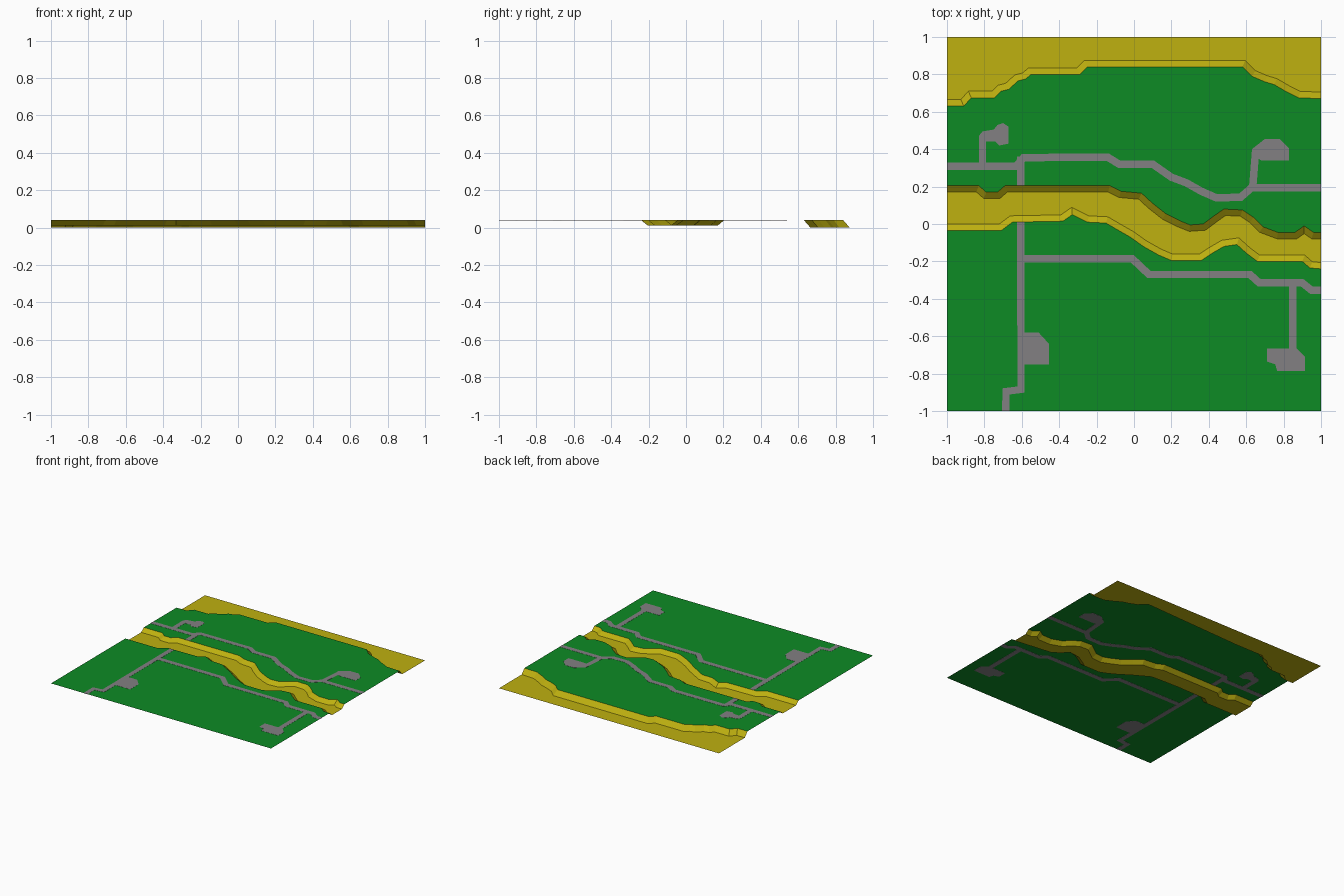
import bpy, bmesh
from mathutils import Vector

if "Cube" in bpy.data.objects:
    bpy.data.objects.remove(bpy.data.objects["Cube"])

TOP, BED, BASE = 0.04, 0.012, 0.0      # meadow, river bed and shore heights


def material(name, rgb):
    m = bpy.data.materials.new(name)
    m.diffuse_color = (*rgb, 1)
    m.use_nodes = True
    m.node_tree.nodes["Principled BSDF"].inputs["Base Color"].default_value = m.diffuse_color
    return m


SAND = material("yellow sand", (0.52, 0.44, 0.005))
GRASS = material("green grass", (0.004, 0.26, 0.018))
ROAD = material("grey road", (0.225, 0.215, 0.225))


def pts(flat):
    return [Vector(flat[i:i + 2]) for i in range(0, len(flat), 2)]


def offset(line, d):
    """Parallel copy of a polyline, shifted to its left by d."""
    out = []
    for i, p in enumerate(line):
        a = (p - line[i - 1]).normalized() if i else None
        b = (line[i + 1] - p).normalized() if i < len(line) - 1 else None
        a, b = a or b, b or a
        t = (a + b).normalized()
        n = Vector((-t.y, t.x))
        q = p + n * d / max(t.dot(a), 0.8)
        if abs(p.x) == 1:
            q.x = p.x
        out.append(q)
    return out


def finish(name, bm, mat):
    me = bpy.data.meshes.new(name)
    bm.to_mesh(me)
    bm.free()
    me.materials.append(mat)
    bpy.context.collection.objects.link(bpy.data.objects.new(name, me))


def sheet(name, south, north, z, mat):
    """Flat open sheet filling the space between two lines."""
    bm = bmesh.new()
    f = bm.faces.new([bm.verts.new((p.x, p.y, z)) for p in south + north[::-1]])
    bmesh.ops.triangulate(bm, faces=[f])
    finish(name, bm, mat)


def bank(name, south, zs, north, zn):
    """Sloping strip joining two lines at different heights."""
    bm = bmesh.new()
    s = [bm.verts.new((p.x, p.y, zs)) for p in south]
    n = [bm.verts.new((p.x, p.y, zn)) for p in north]
    for i in range(len(s) - 1):
        bm.faces.new((s[i], s[i + 1], n[i + 1], n[i]))
    finish(name, bm, SAND)


def plate(name, outline):
    """Thin paved plate that shows on both sides of the meadow."""
    bm = bmesh.new()
    f = bm.faces.new([bm.verts.new((p.x, p.y, TOP - 0.001)) for p in outline])
    r = bmesh.ops.extrude_face_region(bm, geom=[f])
    bmesh.ops.translate(bm, vec=(0, 0, 0.002),
                        verts=[v for v in r["geom"] if isinstance(v, bmesh.types.BMVert)])
    bmesh.ops.recalc_face_normals(bm, faces=bm.faces)
    bmesh.ops.triangulate(bm, faces=bm.faces)
    finish(name, bm, ROAD)


def road(name, flat, w=0.02):
    line = pts(flat)
    plate(name, offset(line, -w) + offset(line, w)[::-1])


# Edges of the meadows, west to east
shore = pts([-1, .63, -.91, .63, -.87, .675, -.745, .675, -.71, .71, -.67, .72, -.62, .765,
             -.58, .775, -.55, .80, -.29, .80, -.25, .84, .58, .84, .63, .79, .70, .76,
             .75, .745, .81, .71, .88, .675, 1, .67])
north_edge = pts([-1, .205, -.83, .205, -.79, .17, -.73, .17, -.69, .205, -.13, .205,
                  -.07, .175, .04, .165, .10, .11, .17, .055, .25, .015, .30, -.005,
                  .37, 0, .43, .045, .48, .08, .58, .075, .64, .035, .69, -.015, .77, -.045,
                  .86, -.045, .91, -.01, .96, -.045, 1, -.045])
south_edge = pts([-1, -.035, -.71, -.035, -.65, .01, -.38, .015, -.33, .05, -.25, .01,
                  -.15, .005, -.09, -.03, -.02, -.07, .05, -.12, .13, -.165, .20, -.195,
                  .36, -.195, .42, -.155, .48, -.12, .55, -.11, .60, -.155, .66, -.2,
                  .90, -.2, .94, -.235, 1, -.24])

# Feet of the banks
shore_foot = offset(shore, 0.035)
north_foot = offset(north_edge, -0.034)
south_foot = offset(south_edge, 0.034)

# Ground sheets and banks
sheet("shore", shore_foot, pts([-1, 1, 1, 1]), BASE, SAND)
bank("shore_bank", shore, TOP, shore_foot, BASE)
sheet("north_meadow", north_edge, shore, TOP, GRASS)
bank("river_north_bank", north_foot, BED, north_edge, TOP)
sheet("river_bed", south_foot, north_foot, BED, SAND)
bank("river_south_bank", south_edge, TOP, south_foot, BED)
sheet("south_meadow", pts([-1, -1, 1, -1]), south_edge, TOP, GRASS)

# Roads
road("north_road", [-1, .31, -.63, .31, -.59, .355, -.14, .357, -.08, .32, .10, .32, .20, .25,
                    .28, .22, .36, .175, .44, .14, .57, .143, .63, .195, 1, .195])
road("northwest_spur", [-.81, .31, -.81, .47])
road("northeast_spur", [.635, .20, .65, .39])
road("ford_road_north", [-.605, .36, -.605, .205])
road("ford_road_south", [-.605, .01, -.605, -.885, -.685, -.895, -.685, -1])
road("south_road", [-.605, -.185, -.01, -.185, .08, -.27, .62, -.27, .67, -.315, .90, -.315,
                    .95, -.355, 1, -.355])
road("southeast_spur", [.85, -.315, .85, -.68])

# Paved yards at the ends of the spurs
plate("northwest_yard", pts([-.79, .44, -.74, .44, -.72, .42, -.67, .43, -.67, .52, -.70, .54,
                             -.73, .53, -.75, .505, -.81, .495, -.83, .47]))
plate("northeast_yard", pts([.63, .37, .68, .34, .83, .34, .83, .405, .78, .455, .70, .455,
                             .63, .40]))
plate("southwest_yard", pts([-.6, -.75, -.455, -.75, -.455, -.64, -.51, -.58, -.6, -.58]))
plate("southeast_yard", pts([.71, -.735, .755, -.75, .765, -.785, .915, -.785, .915, -.71,
                             .87, -.665, .71, -.665]))
